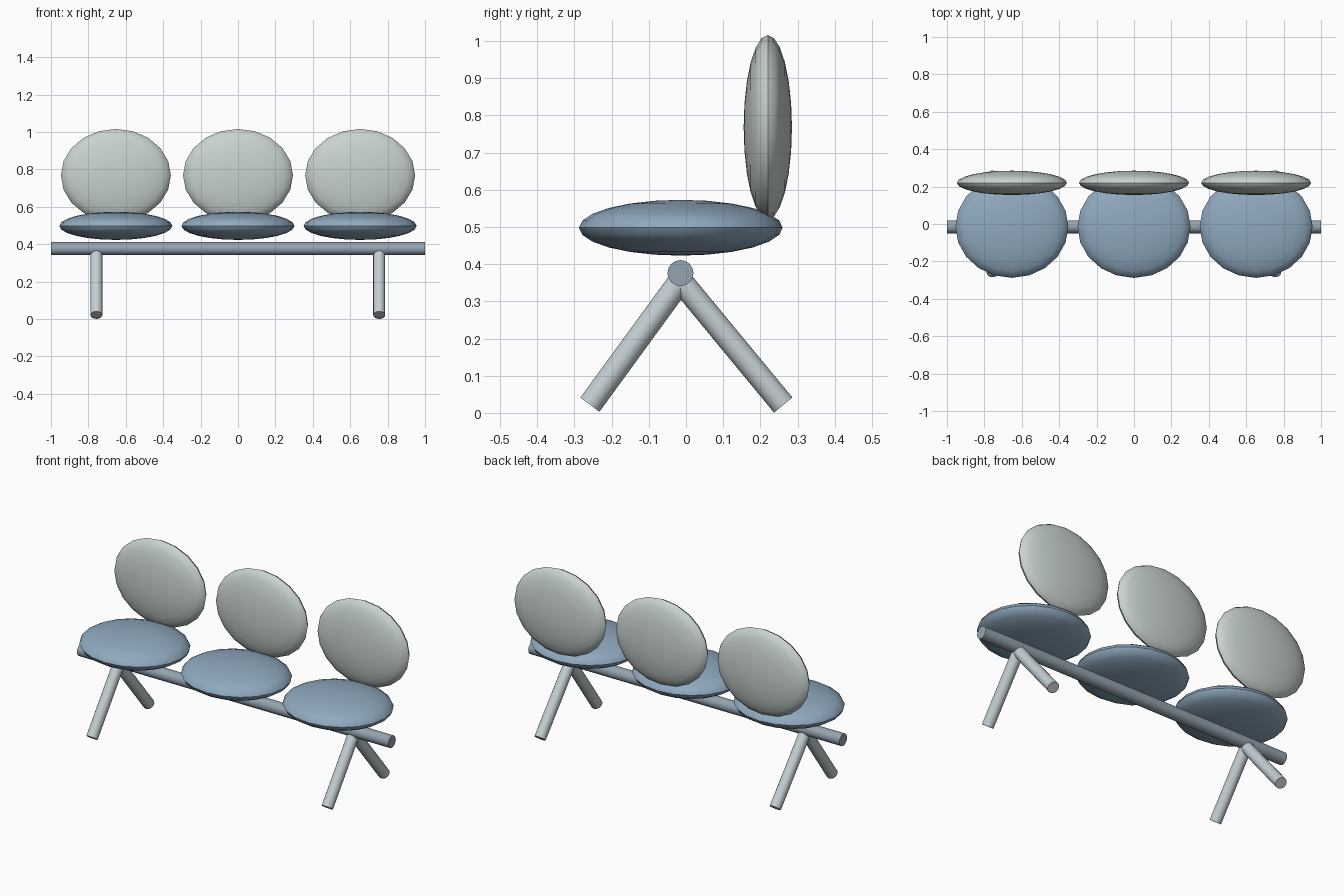
import bpy
from math import pi
from mathutils import Vector

if "Cube" in bpy.data.objects:
    bpy.data.objects.remove(bpy.data.objects["Cube"])

Y0 = -0.015  # depth of the beam axis


def paint(name, rgb):
    mat = bpy.data.materials.new(name)
    mat.diffuse_color = (*rgb, 1)
    mat.use_nodes = True
    mat.node_tree.nodes["Principled BSDF"].inputs["Base Color"].default_value = mat.diffuse_color
    return mat


BLUE = paint("blue_upholstery", (0.28, 0.40, 0.52))
PALE = paint("pale_upholstery", (0.58, 0.65, 0.63))
STEEL = paint("beam_steel", (0.30, 0.37, 0.43))
LIGHT = paint("leg_steel", (0.55, 0.62, 0.65))


def finish(name, mat):
    ob = bpy.context.object
    ob.name = name
    ob.data.materials.append(mat)
    bpy.ops.object.shade_smooth_by_angle(angle=pi / 4)
    return ob


def cushion(name, loc, half, mat, rot=(0, 0, 0)):
    """Flattened sphere; half = half sizes along its own axes."""
    bpy.ops.mesh.primitive_uv_sphere_add(segments=20, ring_count=12, radius=1,
                                         location=loc, rotation=rot)
    bpy.context.object.scale = half
    bpy.ops.object.transform_apply(location=False, rotation=True, scale=True)
    finish(name, mat)


def rod(name, a, b, r, mat):
    """Round bar between two points."""
    a, b = Vector(a), Vector(b)
    bpy.ops.mesh.primitive_cylinder_add(vertices=16, radius=r, depth=(b - a).length,
                                        location=(a + b) / 2)
    ob = bpy.context.object
    ob.rotation_euler = (b - a).to_track_quat('Z', 'Y').to_euler()
    finish(name, mat)


# three seats with upright round backs
for i, label in enumerate(("left", "middle", "right")):
    x = (i - 1) * 0.653
    cushion(label + "_seat", (x, -0.014, 0.498), (0.302, 0.274, 0.075), BLUE)
    cushion(label + "_backrest", (x, 0.22, 0.768), (0.294, 0.248, 0.065), PALE,
            (pi / 2, 0, 0))

# long support beam
rod("beam", (-1, Y0, 0.376), (1, Y0, 0.376), 0.035, STEEL)

# splayed leg pairs
for side, x in (("left", -0.757), ("right", 0.755)):
    rod(side + "_front_leg", (x, Y0, 0.356), (x, -0.2585, 0.022), 0.032, LIGHT)
    rod(side + "_back_leg", (x, Y0, 0.356), (x, 0.2615, 0.021), 0.032, LIGHT)
